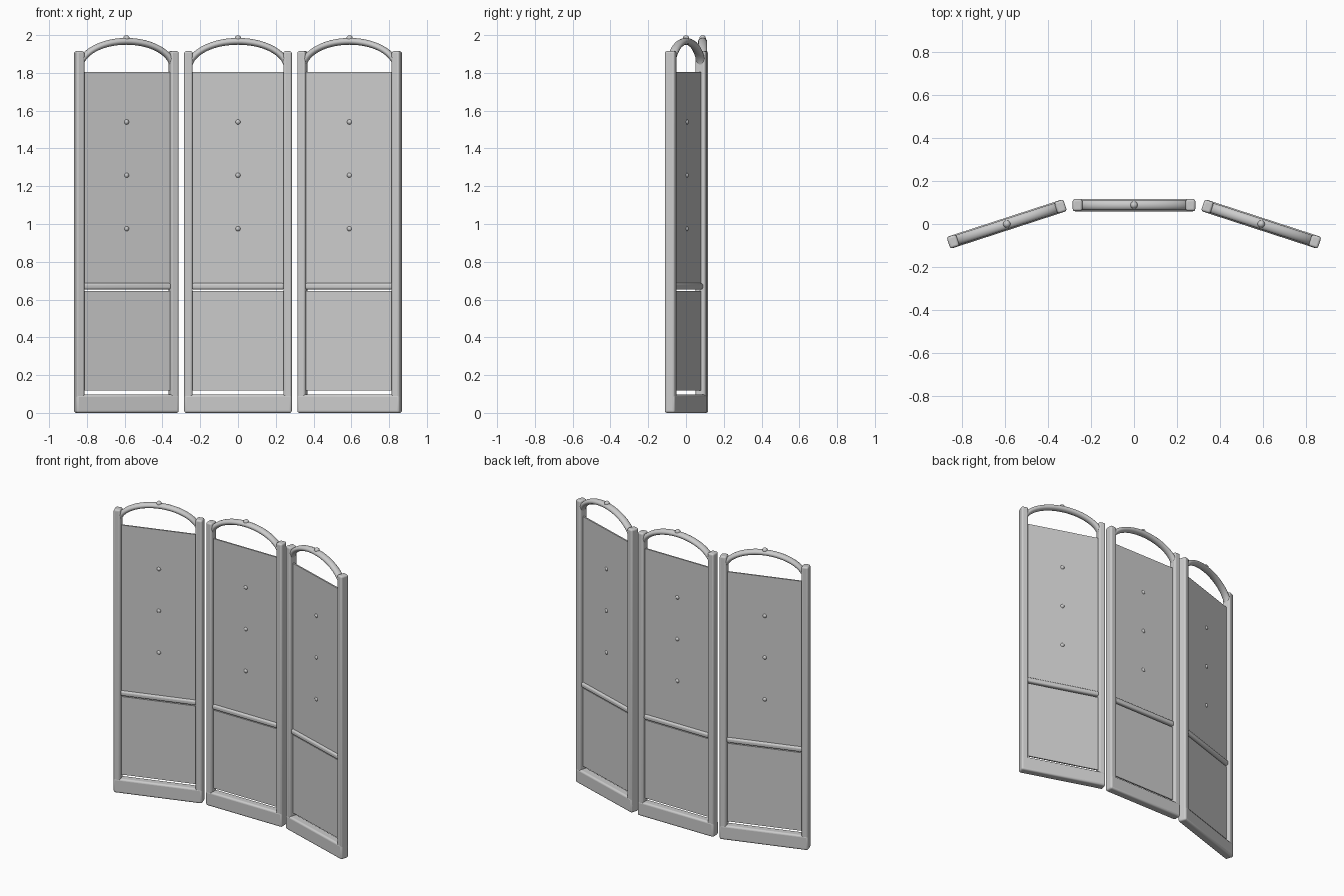
import bpy
from math import radians, sin, cos, pi
from mathutils import Matrix

if "Cube" in bpy.data.objects:
    bpy.data.objects.remove(bpy.data.objects["Cube"])


def smooth(ob, angle=35):
    bpy.ops.object.select_all(action='DESELECT')
    ob.select_set(True)
    bpy.context.view_layer.objects.active = ob
    bpy.ops.object.shade_smooth_by_angle(angle=radians(angle))


def box(name, lo, hi, bevel, place):
    bpy.ops.mesh.primitive_cube_add(size=1)
    ob = bpy.context.object
    ob.name = name
    size = [b - a for a, b in zip(lo, hi)]
    mid = [(a + b) / 2 for a, b in zip(lo, hi)]
    ob.data.transform(Matrix.Translation(mid) @ Matrix.Diagonal((*size, 1)))
    if bevel:
        mod = ob.modifiers.new("rounding", 'BEVEL')
        mod.width = bevel
        mod.segments = 4
    ob.matrix_world = place
    smooth(ob)
    return ob


def ball(name, pos, radius, place):
    bpy.ops.mesh.primitive_uv_sphere_add(segments=20, ring_count=12, radius=radius)
    ob = bpy.context.object
    ob.name = name
    ob.data.transform(Matrix.Translation(pos))
    ob.matrix_world = place
    smooth(ob, 60)


def arch(name, place):
    # half-ellipse sweep with an oval section, ends hidden in the posts
    n, m = 40, 16
    verts, faces = [], []
    for i in range(n + 1):
        t = pi * i / n
        for j in range(m):
            a = 2 * pi * j / m
            r = 0.018 * cos(a)
            verts.append(((0.262 + r) * cos(t), 0.024 * sin(a),
                          1.82 + (0.147 + r) * sin(t)))
    for i in range(n):
        for j in range(m):
            k = (j + 1) % m
            faces.append((i * m + j, i * m + k, (i + 1) * m + k, (i + 1) * m + j))
    faces.append(tuple(range(m))[::-1])
    faces.append(tuple(n * m + j for j in range(m)))
    me = bpy.data.meshes.new(name)
    me.from_pydata(verts, [], faces)
    ob = bpy.data.objects.new(name, me)
    bpy.context.collection.objects.link(ob)
    ob.matrix_world = place
    smooth(ob, 40)


def panel(side, x, y, angle):
    place = Matrix.Translation((x, y, 0)) @ Matrix.Rotation(radians(angle), 4, 'Z')
    # frame
    for s, label in ((-1, "left"), (1, "right")):
        a, b = sorted((s * 0.24, s * 0.285))
        box(f"{side}_{label}_post", (a, -0.028, 0.003), (b, 0.028, 1.915), 0.011, place)
    box(f"{side}_bottom_rail", (-0.285, -0.029, 0), (0.285, 0.029, 0.097), 0.012, place)
    box(f"{side}_middle_rail", (-0.245, -0.018, 0.653), (0.245, 0.018, 0.687), 0.012, place)
    arch(f"{side}_top_arch", place)
    ball(f"{side}_finial", (0, 0, 1.982), 0.017, place)
    # infill sheets
    box(f"{side}_upper_sheet", (-0.24, -0.005, 0.675), (0.24, 0.005, 1.806), 0, place)
    box(f"{side}_lower_sheet", (-0.24, -0.005, 0.118), (0.24, 0.005, 0.646), 0, place)
    # studs, showing on both faces
    for z in (0.975, 1.258, 1.54):
        ball(f"{side}_stud", (0, 0, z), 0.014, place)


panel("centre", 0, 0.088, 0)
panel("left", -0.591, 0, 18)
panel("right", 0.591, 0, -18)
